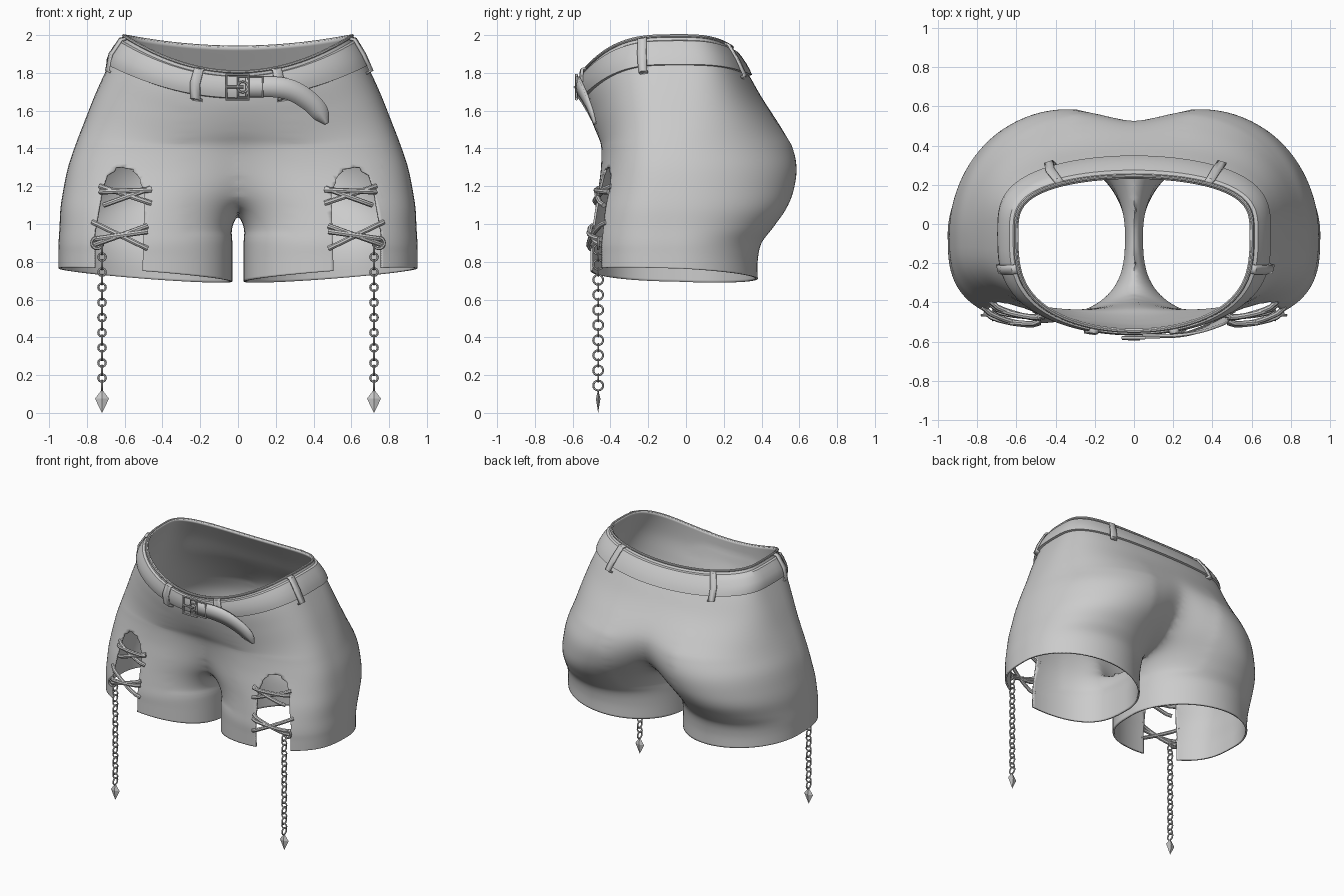
import bpy, bmesh, math
from mathutils import Vector

cube = bpy.data.objects.get("Cube")
if cube:
    bpy.data.objects.remove(cube, do_unlink=True)

grey = bpy.data.materials.new("plain_grey")
grey.use_nodes = True
grey.diffuse_color = (0.6, 0.6, 0.6, 1)
for node in grey.node_tree.nodes:
    if node.type == 'BSDF_PRINCIPLED':
        node.inputs["Base Color"].default_value = (0.6, 0.6, 0.6, 1)

# Hip and leg sections of one side: height, outer x, centre x, front y, back y, back roundness
ROWS = [
    (2.0, .60, 0, -.545, .24, .6),
    (1.85, .68, 0, -.54, .33, .6),
    (1.70, .75, .05, -.505, .41, .7),
    (1.55, .81, .14, -.47, .50, .85),
    (1.42, .86, .24, -.45, .56, 1),
    (1.30, .90, .33, -.45, .585, 1),
    (1.18, .925, .40, -.465, .57, 1),
    (1.08, .94, .46, -.48, .53, 1),
    (.98, .945, .487, -.495, .46, 1),
    (.90, .95, .49, -.505, .40, 1),
    (.82, .95, .49, -.505, .38, 1),
    (.73, .95, .49, -.505, .38, 1),
]
LAST = len(ROWS) - 1
MID_Y = -.05
FRONT_ROUND = .65


def spline(points, t):
    """Smooth curve through the points, one unit of t per point."""
    n = len(points) - 1
    i = min(int(t), n - 1)
    f = t - i
    a, b, c, d = (points[min(max(i + k, 0), n)] for k in (-1, 0, 1, 2))
    return [q + .5 * f * (r - p + f * (2 * p - 5 * q + 4 * r - u + f * (3 * (q - r) + u - p)))
            for p, q, r, u in zip(a, b, c, d)]


def surface(s, angle, out=0):
    """Point on the garment at row s and the given angle, pushed outwards."""
    z, outer, cx, front, back, power = spline(ROWS, s)
    c, n = math.cos(angle), math.sin(angle)
    if n < 0:
        y = MID_Y + (front - MID_Y) * (-n) ** FRONT_ROUND
    else:
        y = MID_Y + (back - MID_Y) * n ** power
    waist = max(0, 1 - (s / 4) ** 2)
    z -= waist * n * n * (.19 if n < 0 else .06)
    hem = max(0, (s - LAST + 2) / 2)
    z += hem * (.035 * c - .02 * n)
    return Vector((cx + (outer - cx) * c + out * c, y + out * n, z))


def front_y(x, z):
    s = min((k * LAST / 200 for k in range(201)), key=lambda k: abs(spline(ROWS, k)[0] - z))
    row = spline(ROWS, s)
    k = max(0, 1 - ((x - row[2]) / (row[1] - row[2])) ** 2)
    return MID_Y + (row[3] - MID_Y) * k ** (FRONT_ROUND / 2)


def add_object(name, mesh, smooth=True):
    obj = bpy.data.objects.new(name, mesh)
    bpy.context.collection.objects.link(obj)
    return finish(obj, smooth)


def finish(obj, smooth=True):
    obj.data.materials.clear()
    obj.data.materials.append(grey)
    for p in obj.data.polygons:
        p.use_smooth = smooth
    if smooth:
        obj.data.set_sharp_from_angle(angle=math.radians(40))
    return obj


def grid_mesh(name, grid, wrap=False):
    rows, cols = len(grid), len(grid[0])
    faces = [(r * cols + c, (r + 1) * cols + c, (r + 1) * cols + (c + 1) % cols, r * cols + (c + 1) % cols)
             for r in range(rows - 1) for c in range(cols if wrap else cols - 1)]
    mesh = bpy.data.meshes.new(name)
    mesh.from_pydata([p for row in grid for p in row], [], faces)
    return mesh


def thicken(obj, amount):
    mod = obj.modifiers.new("thickness", 'SOLIDIFY')
    mod.thickness = amount
    mod.offset = -1


def tube(name, points, radius, cyclic=False):
    curve = bpy.data.curves.new(name, 'CURVE')
    curve.dimensions = '3D'
    curve.bevel_depth = radius
    curve.bevel_resolution = 2
    curve.use_fill_caps = True
    line = curve.splines.new('POLY')
    line.points.add(len(points) - 1)
    for p, co in zip(line.points, points):
        p.co = (*co, 1)
    line.use_cyclic_u = cyclic
    temp = bpy.data.objects.new(name + "_path", curve)
    bpy.context.collection.objects.link(temp)
    view = bpy.context.evaluated_depsgraph_get()
    mesh = bpy.data.meshes.new_from_object(temp.evaluated_get(view))
    bpy.data.objects.remove(temp, do_unlink=True)
    return add_object(name, mesh)


def ring(name, place, turn, major, minor):
    bpy.ops.mesh.primitive_torus_add(location=place, rotation=turn, major_radius=major,
                                     minor_radius=minor, major_segments=16, minor_segments=6)
    bpy.context.object.name = name
    return finish(bpy.context.object)


# Shorts: one leg lofted, cut at the centre, slit, then mirrored
STEPS, AROUND = 66, 96
mesh = grid_mesh("shorts", [[surface(r * LAST / STEPS, c * math.tau / AROUND) for c in range(AROUND)]
                            for r in range(STEPS + 1)], wrap=True)
bm = bmesh.new()
bm.from_mesh(mesh)
bmesh.ops.bisect_plane(bm, geom=bm.verts[:] + bm.edges[:] + bm.faces[:], dist=.0005,
                       plane_co=(0, 0, 0), plane_no=(1, 0, 0), clear_inner=True)
for v in bm.verts:
    if abs(v.co.x) < .002:
        v.co.x = 0

# Front slit with a rounded top
SLIT = [(.51, .6), (.495, 1.15), (.52, 1.24), (.56, 1.29), (.64, 1.3), (.69, 1.26), (.715, 1.2), (.76, .95), (.76, .6)]
sides = [(Vector((x, 0, z)), Vector((w - z, 0, x - u)))
         for (x, z), (u, w) in zip(SLIT, SLIT[1:] + SLIT[:1])]
for co, no in sides:
    near = [f for f in bm.faces if f.calc_center_median().y < -.25
            and .4 < f.calc_center_median().x < .85 and f.calc_center_median().z < 1.4]
    geom = set(near)
    for f in near:
        geom.update(f.verts)
        geom.update(f.edges)
    bmesh.ops.bisect_plane(bm, geom=list(geom), dist=.0005, plane_co=co, plane_no=no)
gone = [f for f in bm.faces if f.calc_center_median().y < -.25
        and all((f.calc_center_median() - co).dot(no) > 0 for co, no in sides)]
bmesh.ops.delete(bm, geom=gone, context='FACES')

copy = bmesh.ops.duplicate(bm, geom=bm.verts[:] + bm.edges[:] + bm.faces[:])["geom"]
for v in copy:
    if isinstance(v, bmesh.types.BMVert):
        v.co.x = -v.co.x
bmesh.ops.reverse_faces(bm, faces=[f for f in copy if isinstance(f, bmesh.types.BMFace)])
bmesh.ops.remove_doubles(bm, verts=bm.verts[:], dist=.0015)

# Soften the centre seam between the two sides
seam = [v for v in bm.verts if abs(v.co.x) < .28 and .95 < v.co.z < 1.72 and not v.is_boundary]
for _ in range(20):
    bmesh.ops.smooth_vert(bm, verts=seam, factor=.5, use_axis_x=True, use_axis_y=True, use_axis_z=True)
bm.normal_update()
bm.to_mesh(mesh)
bm.free()
thicken(add_object("shorts", mesh), .012)

# Waist edge roll and belt
tube("waist_edge", [surface(.05, k * math.tau / 96, .002) for k in range(96)], .009, True)
BELT = [(.25, 0), (.27, .017), (.45, .022), (.65, .024), (.85, .022), (1.03, .017), (1.06, 0)]
add_object("belt", grid_mesh("belt", [[surface(s, k * math.tau / 96, out) for k in range(96)]
                                      for s, out in BELT], wrap=True))

# Belt loops in front, side and back pairs
LOOP = [(.02, 0), (.1, .032), (.65, .038), (1.22, .032), (1.32, 0)]
for place, degrees in (("front", -71), ("side", -12), ("back", 52)):
    for side, angle in (("left", math.radians(degrees)), ("right", math.pi - math.radians(degrees))):
        grid = [[surface(s, angle + d, out) for d in (-.04, 0, .04)] for s, out in LOOP]
        thicken(add_object(f"{place}_{side}_belt_loop", grid_mesh("belt_loop", grid)), .012)

# Hanging belt end: x, y, z, half width
TAIL = [(.04, -.575, 1.725, .05), (.2, -.575, 1.725, .055), (.3, -.56, 1.70, .055),
        (.39, -.53, 1.64, .052), (.44, -.505, 1.58, .045), (.47, -.485, 1.53, .012)]
grid = [[], [], []]
for k in range(26):
    t = k * (len(TAIL) - 1) / 25
    x, y, z, half = spline(TAIL, t)
    ahead, behind = spline(TAIL, min(t + .05, len(TAIL) - 1)), spline(TAIL, max(t - .05, 0))
    across = Vector((behind[2] - ahead[2], 0, ahead[0] - behind[0])).normalized() * half
    for row, side in zip(grid, (1, 0, -1)):
        row.append(Vector((x, y - (.006 if side == 0 else 0), z)) + across * side)
thicken(add_object("belt_end", grid_mesh("belt_end", grid)), .014)


# Buckle frame, keeper, prong and eyelet
def frame(name, left, right, low, high, y, radius):
    tube(name, [(left, y, low), (right, y, low), (right, y, high), (left, y, high)], radius, True)


frame("buckle_frame", -.06, .055, 1.66, 1.79, -.58, .008)
frame("belt_keeper", .0, .13, 1.67, 1.78, -.578, .006)
tube("buckle_prong", [(-.06, -.585, 1.725), (.03, -.588, 1.725)], .007)
quarter = math.pi / 2
ring("belt_eyelet", (.025, -.582, 1.725), (quarter, 0, 0), .028, .006)

# Crossed laces, chains and pendants on both legs
LACES = [(.73, 1.2, .46, 1.11), (.71, 1.1, .46, 1.19), (.73, 1.17, .46, 1.18),
         (.77, 1.01, .48, .87), (.76, .89, .48, .99), (.76, .92, .48, .96)]
for side, sign in (("left", 1), ("right", -1)):
    for n, (x, z, u, w) in enumerate(LACES):
        path = []
        for k in range(9):
            px, pz = x + (u - x) * k / 8, z + (w - z) * k / 8
            end = .012 if k in (0, 8) else 0
            path.append((sign * px, front_y(px, pz) - .01 - .003 * (n % 3) + end, pz))
        tube(f"{side}_lace", path, .014)
    cx, cy = sign * .72, -.465
    ring(f"{side}_chain_eyelet", (sign * .745, -.465, .9), (quarter, 0, 0), .03, .008)
    for k in range(19):
        turn = (0, quarter, 0) if k % 2 == 0 else (quarter, 0, 0)
        ring(f"{side}_chain_link", (cx, cy, .145 + .04 * k), turn, .026 if k % 2 == 0 else .02, .0055)
    points = [(cx, cy, .125), (cx, cy, 0)]
    points += [(cx + .037 * math.cos(k * quarter), cy + .012 * math.sin(k * quarter), .075) for k in range(4)]
    faces = []
    for k in range(4):
        a, b = 2 + k, 2 + (k + 1) % 4
        faces += [(0, a, b), (1, b, a)]
    mesh = bpy.data.meshes.new("pendant")
    mesh.from_pydata(points, [], faces)
    add_object(f"{side}_pendant", mesh, smooth=False)
